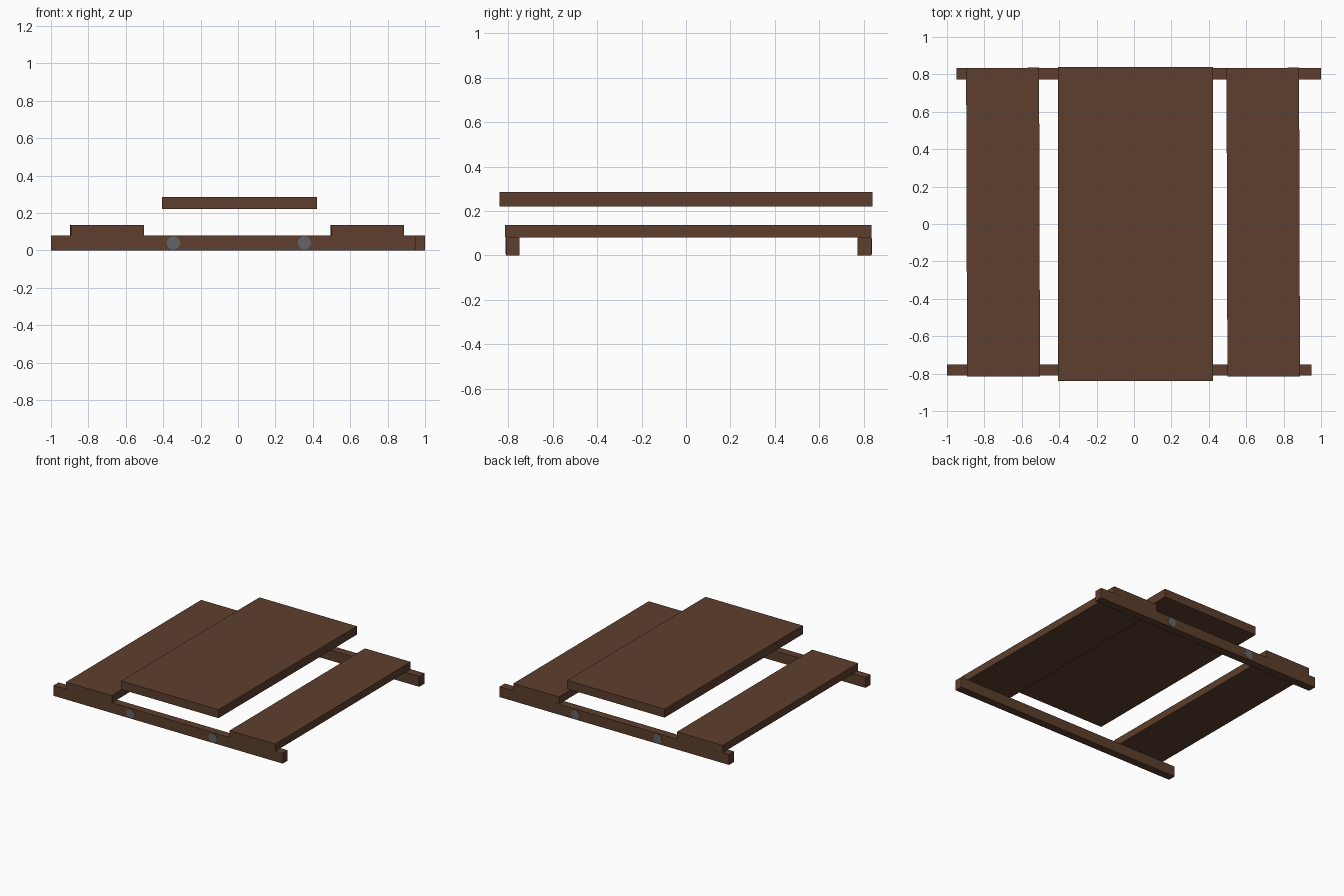
import bpy
from math import pi

cube = bpy.data.objects.get("Cube")
if cube:
    bpy.data.objects.remove(cube, do_unlink=True)


def make_material(name, color):
    mat = bpy.data.materials.new(name)
    mat.use_nodes = True
    mat.diffuse_color = color
    mat.node_tree.nodes["Principled BSDF"].inputs["Base Color"].default_value = color
    return mat


wood = make_material("brown wood", (0.11, 0.049, 0.026, 1))
metal = make_material("grey metal", (0.127, 0.127, 0.138, 1))


def board(name, x, y, z, turn=0.0):
    """Box spanning the given (low, high) ranges, turned slightly about z."""
    spans = (x, y, z)
    bpy.ops.mesh.primitive_cube_add(
        size=1, location=[(a + b) / 2 for a, b in spans], rotation=(0, 0, turn))
    obj = bpy.context.object
    obj.name = name
    obj.scale = [b - a for a, b in spans]
    obj.data.materials.append(wood)


def peg(name, x, y):
    """Round bolt head lying along y, just proud of its beam."""
    bpy.ops.mesh.primitive_cylinder_add(
        vertices=32, radius=0.035, depth=0.02, location=(x, y, 0.04),
        rotation=(pi / 2, 0, 0))
    obj = bpy.context.object
    obj.name = name
    obj.data.materials.append(metal)
    bpy.ops.object.shade_smooth_by_angle()


# Cross beams, staggered sideways
beam_z = (0, 0.08)
board("front_beam", (-1, 0.948), (-0.81, -0.75), beam_z)
board("back_beam", (-0.95, 1), (0.772, 0.835), beam_z)

# Side planks, slightly askew
plank_y, plank_z = (-0.815, 0.835), (0.08, 0.136)
board("right_plank", (-0.895, -0.505), plank_y, plank_z, 0.003)
board("left_plank", (0.497, 0.885), plank_y, plank_z, 0.003)

# Raised centre plank
board("centre_plank", (-0.406, 0.422), (-0.84, 0.84), (0.22, 0.285))

# Bolt heads on the outer face of each beam
for side, x in (("right", -0.345), ("left", 0.355)):
    peg(f"front_{side}_bolt", x, -0.803)
    peg(f"back_{side}_bolt", x, 0.828)
